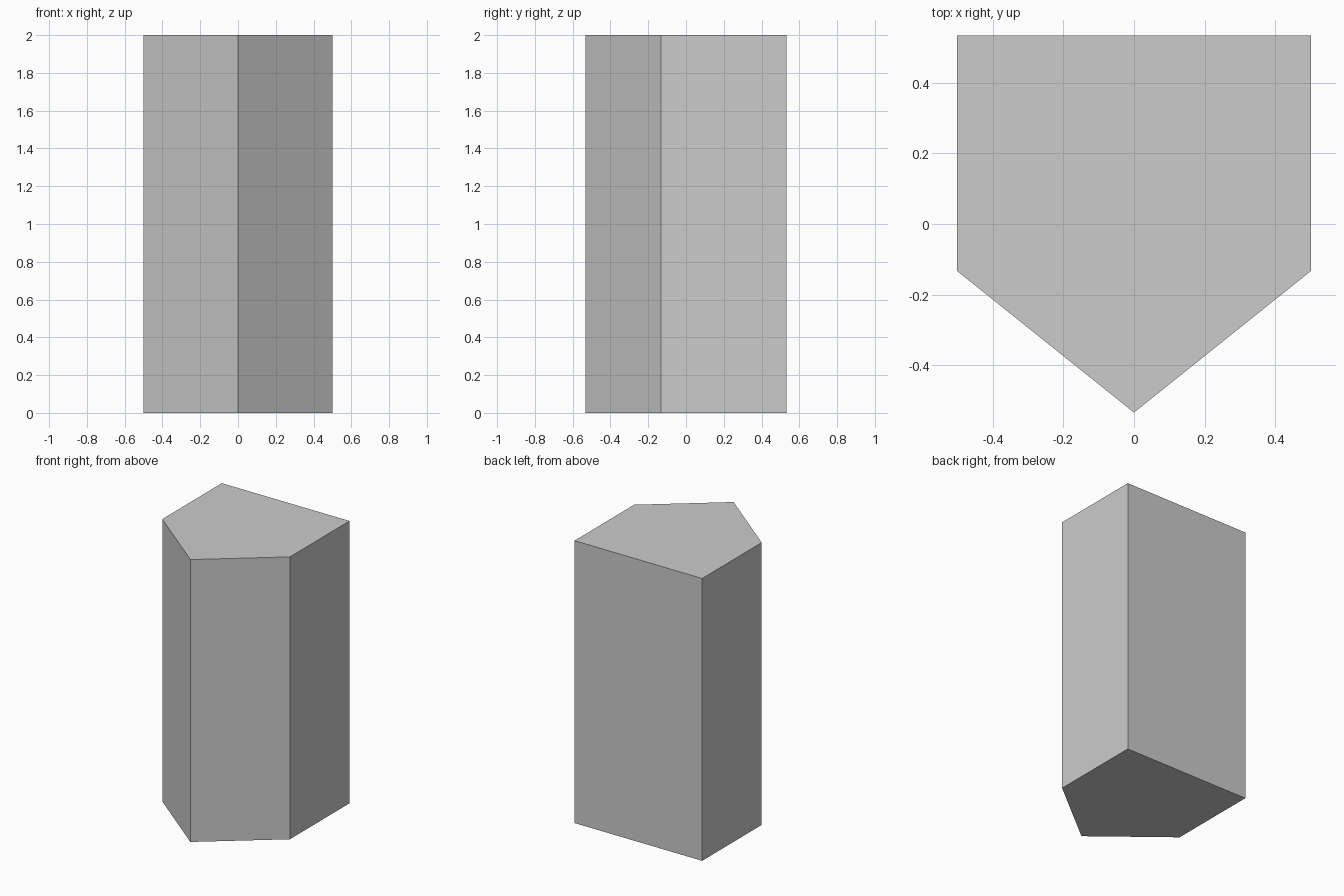
import bpy
import bmesh

if "Cube" in bpy.data.objects:
    bpy.data.objects.remove(bpy.data.objects["Cube"])

HEIGHT = 2.0
# Five-sided footprint: flat back, straight sides, pointed front
PROFILE = [(-0.5, 0.533), (-0.5, -0.133), (0, -0.533), (0.5, -0.133), (0.5, 0.533)]


def make_prism(name, profile, height):
    bm = bmesh.new()
    base = bm.faces.new([bm.verts.new((x, y, 0)) for x, y in profile])
    result = bmesh.ops.extrude_face_region(bm, geom=[base], use_keep_orig=True)
    top = [v for v in result["geom"] if isinstance(v, bmesh.types.BMVert)]
    bmesh.ops.translate(bm, verts=top, vec=(0, 0, height))
    bmesh.ops.recalc_face_normals(bm, faces=bm.faces)
    mesh = bpy.data.meshes.new(name)
    bm.to_mesh(mesh)
    bm.free()
    obj = bpy.data.objects.new(name, mesh)
    bpy.context.collection.objects.link(obj)
    return obj


# Pentagonal column
make_prism("pentagonal_column", PROFILE, HEIGHT)
